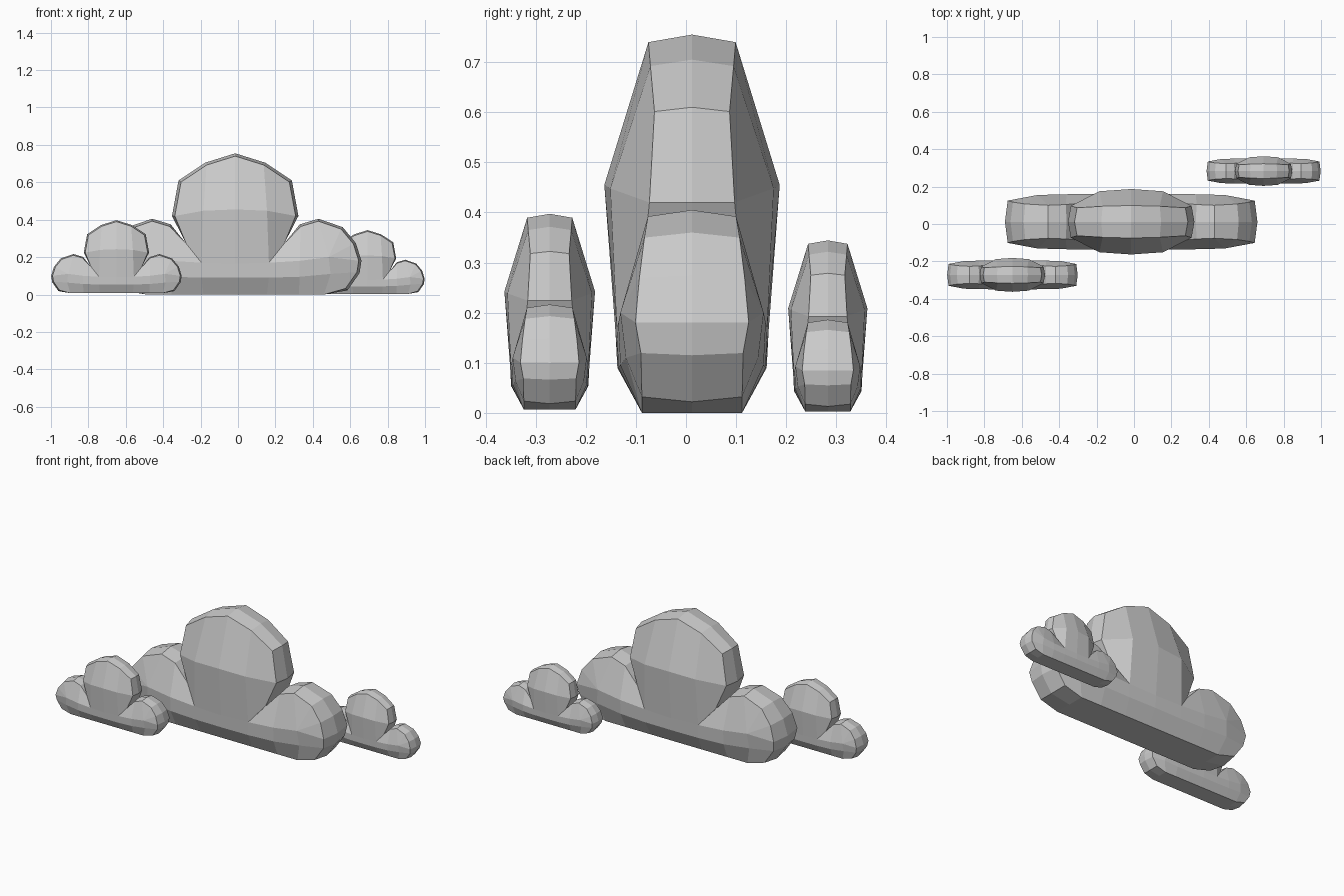
import bpy, bmesh

if "Cube" in bpy.data.objects:
    bpy.data.objects.remove(bpy.data.objects["Cube"])

# Outer rim of half a cloud, from the crown down to the base: x, z, half depth
RIM = {
    "P": (0, .755, .087), "T": (.16, .705, .083), "U": (.303, .61, .075), "S": (.338, .42, .085),
    "N": (.262, .272, .10), "R1": (.345, .375, .092), "R2": (.445, .405, .088),
    "R3": (.575, .36, .095), "R4": (.645, .275, .105), "R5": (.675, .18, .113),
    "R6": (.665, .115, .102), "R7": (.60, .022, .10), "R8": (.475, 0, .10),
    "A2": (.34, 0, .10), "A1": (.17, 0, .10), "A0": (0, 0, .10),
}
# Puffed face points: x, z, half depth
FACE = {
    "D0": (0, .455, .175), "D1": (.17, .448, .163),
    "C0": (0, .165, .153), "C1": (.18, .17, .15), "C2": (.345, .18, .147), "C3": (.50, .20, .143),
    "B0": (0, .09, .149), "B1": (.18, .09, .147), "B2": (.345, .095, .143), "B3": (.51, .11, .132),
}
PANELS = ("P T D1 D0,T U S D1,D0 D1 C1 C0,D1 S N C1,C1 N R1 C2,C2 R1 R2 C3,"
          "C3 R2 R3,C3 R3 R4,C3 R4 R5,C3 R5 R6 B3,B3 R6 R7 R8,"
          "C0 C1 B1 B0,C1 C2 B2 B1,C2 C3 B3 B2,B0 B1 A1 A0,B1 B2 A2 A1,B2 B3 R8 A2")


def inset(name, x, z):
    # The rim is slightly crowned, so its edges sit inside its middle line
    if name in "PTUS":
        return x * .955, .42 + (z - .42) * .955
    if name[0] == "R" and name != "R8":
        return .43 + (x - .43) * .94, .19 + (z - .19) * .94
    return x, z


def cloud(name, location, scale):
    bm = bmesh.new()
    for sx in (1, -1):
        for sy in (1, -1):
            mid, edge = {}, {}
            for k, (x, z, d) in RIM.items():
                mid[k] = bm.verts.new((sx * x, 0, z))
                ex, ez = inset(k, x, z)
                edge[k] = bm.verts.new((sx * ex, sy * d, ez))
            for k, (x, z, d) in FACE.items():
                edge[k] = bm.verts.new((sx * x, sy * d, z))
            for panel in PANELS.split(","):
                bm.faces.new([edge[k] for k in panel.split()])
            keys = list(RIM)
            for a, b in zip(keys, keys[1:]):
                bm.faces.new((mid[a], mid[b], edge[b], edge[a]))
    bmesh.ops.remove_doubles(bm, verts=bm.verts, dist=.0005)
    bmesh.ops.recalc_face_normals(bm, faces=bm.faces)
    mesh = bpy.data.meshes.new(name)
    bm.to_mesh(mesh)
    bm.free()
    ob = bpy.data.objects.new(name, mesh)
    ob.location = location
    ob.scale = (scale,) * 3
    bpy.context.collection.objects.link(ob)


# One large cloud with a small one in front and another behind
cloud("large_cloud", (-.015, .012, 0), 1)
cloud("front_cloud", (-.65, -.272, .007), .517)
cloud("back_cloud", (.693, .283, .003), .452)
